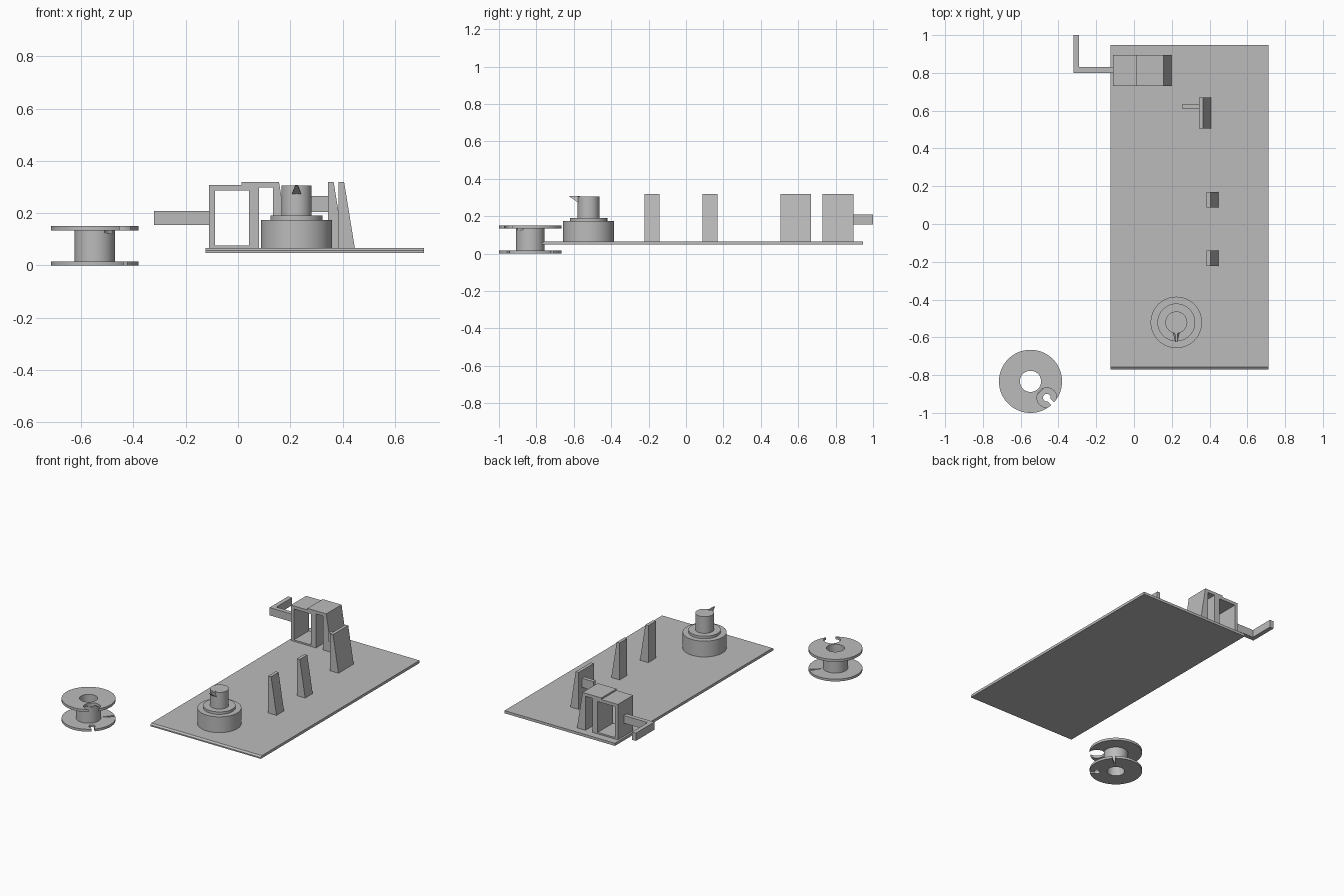
import bpy, bmesh, math
from mathutils import Vector

if "Cube" in bpy.data.objects:
    bpy.data.objects.remove(bpy.data.objects["Cube"])

grey = bpy.data.materials.new("plain_grey")
grey.diffuse_color = (0.5, 0.5, 0.5, 1)
grey.use_nodes = True
grey.node_tree.nodes["Principled BSDF"].inputs["Base Color"].default_value = grey.diffuse_color


def finish(name, bm, smooth=False):
    bmesh.ops.recalc_face_normals(bm, faces=bm.faces[:])
    me = bpy.data.meshes.new(name)
    bm.to_mesh(me)
    bm.free()
    ob = bpy.data.objects.new(name, me)
    bpy.context.collection.objects.link(ob)
    me.materials.append(grey)
    if smooth:
        bpy.ops.object.select_all(action='DESELECT')
        ob.select_set(True)
        bpy.context.view_layer.objects.active = ob
        bpy.ops.object.shade_smooth_by_angle(angle=math.radians(30))
    return ob


def prism(name, pts, lo, hi, axis='y'):
    """Extrude a 2D outline along an axis: (x,z) on y, (y,z) on x, (x,y) on z."""
    place = {'y': lambda p, t: (p[0], t, p[1]),
             'x': lambda p, t: (t, p[0], p[1]),
             'z': lambda p, t: (p[0], p[1], t)}[axis]
    bm = bmesh.new()
    face = bm.faces.new([bm.verts.new(place(p, lo)) for p in pts])
    ext = bmesh.ops.extrude_face_region(bm, geom=[face])
    move = Vector(place((0, 0), hi - lo))
    bmesh.ops.translate(bm, vec=move, verts=[v for v in ext['geom'] if isinstance(v, bmesh.types.BMVert)])
    return finish(name, bm)


def lathe(name, profile, cx, cy, closed=False, n=96):
    """Spin an (r,z) profile about a vertical axis."""
    bm = bmesh.new()
    rings = [[bm.verts.new((cx + r * math.cos(2 * math.pi * i / n),
                            cy + r * math.sin(2 * math.pi * i / n), z)) for i in range(n)]
             for r, z in profile]
    pairs = list(zip(rings, rings[1:])) + ([(rings[-1], rings[0])] if closed else [])
    for a, b in pairs:
        for i in range(n):
            j = (i + 1) % n
            bm.faces.new((a[i], a[j], b[j], b[i]))
    if not closed:
        bm.faces.new(rings[0])
        bm.faces.new(rings[-1])
    return finish(name, bm, True)


def cut(ob, cutter):
    mod = ob.modifiers.new("cut", 'BOOLEAN')
    mod.operation = 'DIFFERENCE'
    mod.solver = 'EXACT'
    mod.object = cutter
    bpy.context.view_layer.objects.active = ob
    bpy.ops.object.modifier_apply(modifier=mod.name)
    bpy.data.objects.remove(cutter, do_unlink=True)


def radial(r, side, ang, cx, cy):
    c, s = math.cos(ang), math.sin(ang)
    return (cx + r * c - side * s, cy + r * s + side * c)


# base plate with a bevelled front edge
TOP = 0.066
prism("base_plate", [(-0.769, 0.048), (0.947, 0.048), (0.947, TOP), (-0.757, TOP), (-0.769, 0.057)],
      -0.125, 0.711, 'x')

# stepped spindle with a thread hook
SX, SY = 0.224, -0.521
lathe("spindle", [(0.136, TOP), (0.136, 0.174), (0.1, 0.174), (0.1, 0.191),
                  (0.058, 0.191), (0.058, 0.305)], SX, SY)
bm = bmesh.new()
back = [bm.verts.new((SX + dx, SY - 0.045, z)) for dx, z in
        ((-0.02, 0.265), (0.02, 0.265), (0.006, 0.308), (-0.006, 0.308))]
tip = [bm.verts.new((SX + dx, SY - 0.105, 0.308)) for dx in (-0.005, 0.005)]
for f in ((back[0], back[1], tip[1], tip[0]), (back[2], back[3], tip[0], tip[1]),
          (back[1], back[2], tip[1]), (back[3], back[0], tip[0]), back):
    bm.faces.new(f)
finish("spindle_hook", bm)

# sloped guide posts
for name, x, y0, y1 in (("guide_post_front", 0.384, -0.222, -0.141),
                        ("guide_post_middle", 0.384, 0.088, 0.169),
                        ("tension_post", 0.344, 0.505, 0.669)):
    prism(name, [(x, TOP), (x + 0.063, TOP), (x + 0.022, 0.319), (x, 0.319)], y0, y1)
prism("tension_pin", [(0.258, 0.204), (0.35, 0.204), (0.35, 0.266), (0.258, 0.266)], 0.608, 0.634)

# winder housing: square frame plus sloped arch
Y0, Y1 = 0.73, 0.895
frame = prism("winder_frame", [(-0.111, TOP), (0.08, TOP), (0.08, 0.308), (-0.111, 0.308)], Y0, Y1)
cut(frame, prism("frame_cutter", [(-0.088, 0.076), (0.042, 0.076), (0.042, 0.287), (-0.088, 0.287)], 0.6, 1))
prism("winder_arch", [(0.08, 0.298), (0.134, 0.298), (0.134, TOP), (0.198, TOP), (0.157, 0.319),
                      (0.014, 0.319), (0.014, 0.308), (0.08, 0.308)], Y0, Y1)

# crank handle bent backwards
prism("crank", [(-0.111, 0.80), (-0.111, 0.83), (-0.291, 0.83), (-0.291, 1.0), (-0.321, 1.0), (-0.321, 0.80)],
      0.155, 0.208, 'z')

# hollow spool
CX, CY, R = -0.548, -0.833, 0.167
spool = lathe("spool", [(0.056, 0), (R, 0), (R, 0.016), (0.077, 0.016), (0.077, 0.134),
                        (R, 0.134), (R, 0.151), (0.056, 0.151)], CX, CY, True)
# notches: large in the upper flange, keyhole and wedge in the lower flange
a = math.radians(-45)
nx, ny = radial(0.122, 0, a, CX, CY)


def disc(r, lo, hi):
    return lathe("notch_cutter", [(r, lo), (r, hi)], nx, ny, n=32)


cut(spool, disc(0.052, 0.125, 0.2))
cut(spool, disc(0.02, -0.05, 0.03))
cut(spool, prism("slot_cutter", [radial(r, s, a, CX, CY) for r, s in
                                 ((0.122, -0.01), (0.2, -0.01), (0.2, 0.01), (0.122, 0.01))], -0.05, 0.03, 'z'))
b = math.radians(45)
cut(spool, prism("wedge_cutter", [radial(r, s, b, CX, CY) for r, s in
                                  ((0.09, -0.002), (0.19, -0.012), (0.19, 0.012), (0.09, 0.002))], -0.05, 0.03, 'z'))
bpy.ops.object.select_all(action='DESELECT')
spool.select_set(True)
bpy.context.view_layer.objects.active = spool
bpy.ops.object.shade_smooth_by_angle(angle=math.radians(30))
